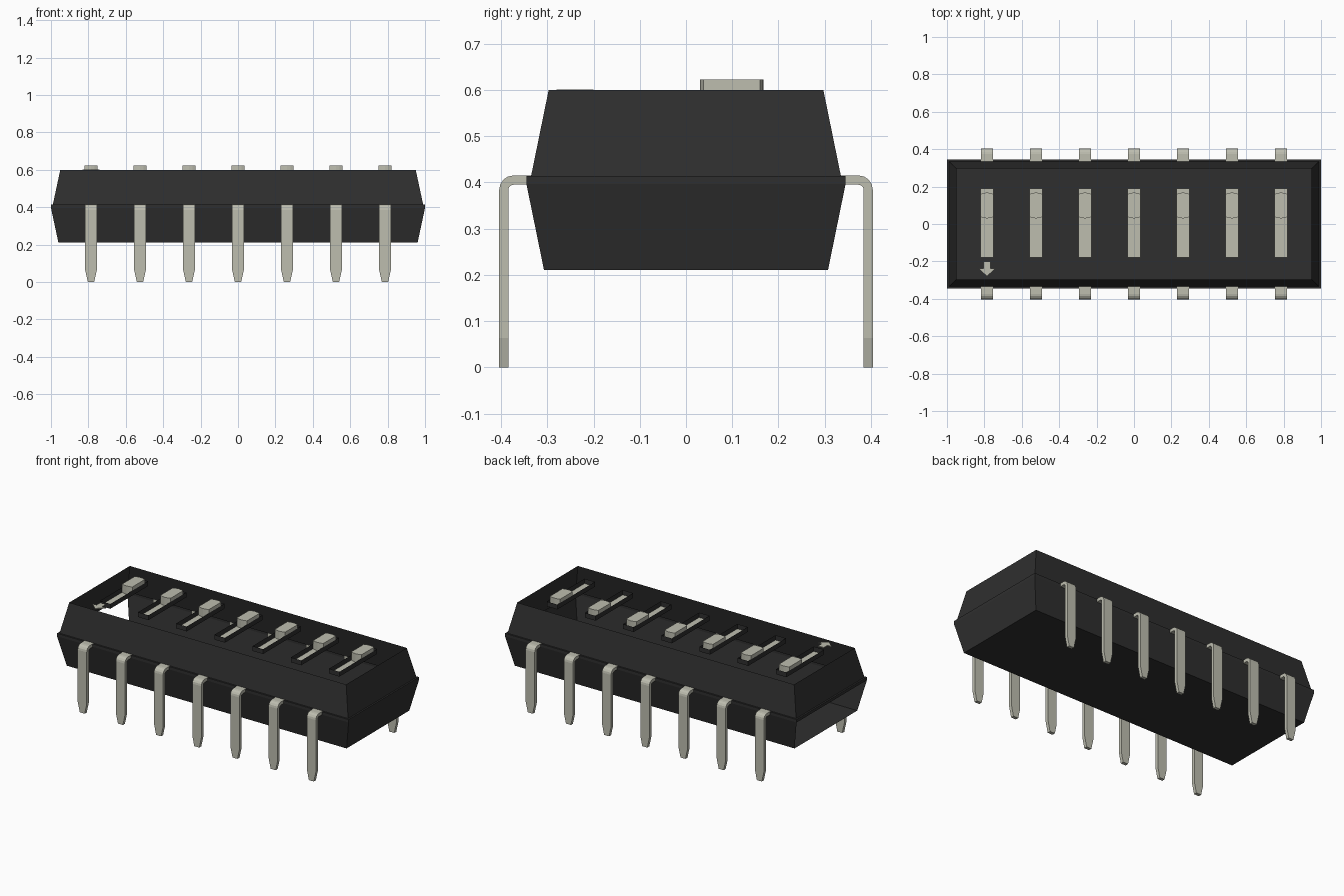
import bpy, bmesh, math

if "Cube" in bpy.data.objects:
    bpy.data.objects.remove(bpy.data.objects["Cube"])


def material(name, rgb):
    m = bpy.data.materials.new(name)
    m.use_nodes = True
    m.diffuse_color = (*rgb, 1)
    m.node_tree.nodes["Principled BSDF"].inputs["Base Color"].default_value = (*rgb, 1)
    return m


BLACK = material("black plastic", (0.028, 0.028, 0.028))
METAL = material("pale metal", (0.51, 0.51, 0.43))


def finish(name, bm, mat):
    me = bpy.data.meshes.new(name)
    bm.to_mesh(me)
    bm.free()
    me.materials.append(mat)
    ob = bpy.data.objects.new(name, me)
    bpy.context.collection.objects.link(ob)
    return ob


def ring(bm, hx, hy, z, cx=0, cy=0):
    return [bm.verts.new((cx + sx * hx, cy + sy * hy, z))
            for sx, sy in ((-1, -1), (1, -1), (1, 1), (-1, 1))]


def prism(bm, outline, z0, z1):
    """Solid with a counter-clockwise xy outline."""
    lo = [bm.verts.new((x, y, z0)) for x, y in outline]
    hi = [bm.verts.new((x, y, z1)) for x, y in outline]
    bm.faces.new(hi)
    bm.faces.new(lo[::-1])
    for i in range(len(lo)):
        j = (i + 1) % len(lo)
        bm.faces.new((lo[i], lo[j], hi[j], hi[i]))


# Body: thin shell, open on top and at the lower -x end, with a lip halfway up
bm = bmesh.new()
sections = [(0.96, 0.307, 0.21), (1.0, 0.345, 0.396), (1.0, 0.345, 0.414),
            (0.99, 0.335, 0.414), (0.95, 0.297, 0.60)]
rings = [ring(bm, *s) for s in sections]
bm.faces.new(rings[0][::-1])
for level, (a, b) in enumerate(zip(rings, rings[1:])):
    for i in range(4):
        if level == 0 and i == 3:
            continue
        j = (i + 1) % 4
        bm.faces.new((a[i], a[j], b[j], b[i]))
finish("body", bm, BLACK)

POSITIONS = [(-3 + i) * 0.262 for i in range(7)]
SLOT_Z, TOP_Z = 0.57, 0.60
SLOT_Y, SLOT_HX, SLOT_HY = 0.005, 0.036, 0.185

# Pin side profile (y, z): flat shoulder, rounded bend, straight leg
bend = [math.radians(a) for a in (90, 67.5, 45, 22.5, 0)]
CY, CZ = 0.373, 0.384
outer = [(0.335, 0.415)] + [(CY + 0.031 * math.cos(a), CZ + 0.031 * math.sin(a)) for a in bend]
inner = [(0.335, 0.395)] + [(CY + 0.011 * math.cos(a), CZ + 0.011 * math.sin(a)) for a in bend]
outer += [(0.404, 0.063), (0.404, 0)]
inner += [(0.384, 0.063), (0.384, 0)]


def pin(name, x, side):
    bm = bmesh.new()
    loops = []
    for (yo, zo), (yi, zi) in zip(outer, inner):
        h = 0.017 if zo == 0 else 0.031
        loops.append([bm.verts.new((x + s * h, side * y, z))
                      for s, y, z in ((-1, yo, zo), (1, yo, zo), (1, yi, zi), (-1, yi, zi))])
    for a, b in zip(loops, loops[1:]):
        for i in range(4):
            j = (i + 1) % 4
            bm.faces.new((a[i], a[j], b[j], b[i]))
    bm.faces.new(loops[0])
    bm.faces.new(loops[-1])
    bmesh.ops.recalc_face_normals(bm, faces=bm.faces)
    finish(name, bm, METAL)


for n, x in enumerate(POSITIONS, 1):
    pin(f"front_pin_{n}", x, -1)
    pin(f"back_pin_{n}", x, 1)

    # Slot walls facing into the recess
    bm = bmesh.new()
    lo = ring(bm, SLOT_HX, SLOT_HY, SLOT_Z, x, SLOT_Y)
    hi = ring(bm, SLOT_HX, SLOT_HY, TOP_Z, x, SLOT_Y)
    for i in range(4):
        j = (i + 1) % 4
        bm.faces.new((lo[j], lo[i], hi[i], hi[j]))
    finish(f"slot_walls_{n}", bm, BLACK)

    # Pale slot floor
    bm = bmesh.new()
    bm.faces.new(ring(bm, SLOT_HX, SLOT_HY, SLOT_Z, x, SLOT_Y))
    finish(f"slot_floor_{n}", bm, METAL)

    # Slider with slightly bowed ends
    bm = bmesh.new()
    steps = [-1, -0.5, 0, 0.5, 1]
    front = [(x + 0.035 * t, 0.03 + 0.008 * t * t) for t in steps]
    back = [(x - 0.035 * t, 0.168 - 0.008 * t * t) for t in steps]
    prism(bm, front + back, SLOT_Z, 0.622)
    finish(f"slider_{n}", bm, METAL)

# Direction arrow beside the first slot
bm = bmesh.new()
ax = POSITIONS[0]
half = [(0, -0.28), (0.045, -0.237), (0.019, -0.237), (0.019, -0.2)]
outline = [(ax + x, y) for x, y in half] + [(ax - x, y) for x, y in half[:0:-1]]
prism(bm, outline, 0.596, 0.601)
finish("arrow_mark", bm, METAL)
